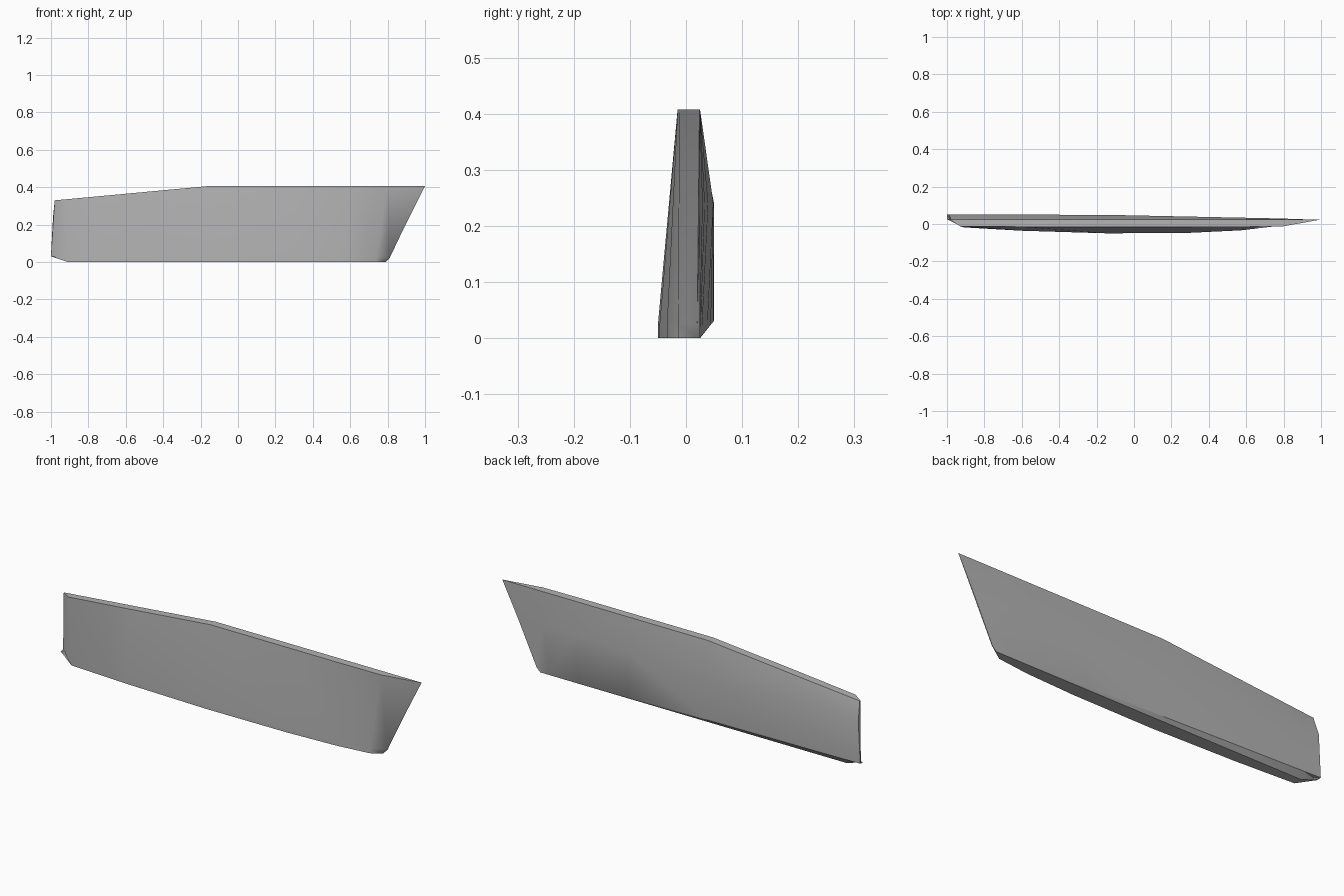
import bpy, bmesh, math

cube = bpy.data.objects.get("Cube")
if cube:
    bpy.data.objects.remove(cube, do_unlink=True)

# Plain grey surface
grey = bpy.data.materials.new("plain_grey")
grey.use_nodes = True
colour = (0.45, 0.45, 0.45, 1)
grey.diffuse_color = colour
grey.node_tree.nodes["Principled BSDF"].inputs["Base Color"].default_value = colour

# Stations along the plate: top x, bottom x, top front y, bottom front y
STATIONS = [
    (-0.98, -1.0, 0.02, 0.045),
    (-0.93, -0.91, -0.012, -0.018),
    (-0.6, -0.6, -0.015, -0.036),
    (-0.14, -0.14, -0.015, -0.05),
    (0.3, 0.3, -0.015, -0.047),
    (0.6, 0.57, -0.015, -0.034),
    (0.8, 0.74, -0.012, -0.014),
    (1.0, 0.79, 0.024, 0.02),
]


def top_z(x):
    return min(0.408, 0.33 + 0.078 * (x + 0.98) / 0.84)


def back_y(x):
    return min(0.05, 0.05 - 0.025 * (x + 0.2) / 1.2)


def section(i, xt, xb, front_top, front_low):
    first, last = i == 0, i == len(STATIONS) - 1
    zt = top_z(xt)
    t = (0.79 - xb) / 1.79
    low_y, low_z = 0.025 + 0.025 * t, 0.03 * t
    x_low = 0.81 if last else xb
    x_mid = x_low + (xt - x_low) * 0.55
    mid_y = 0.025 if last else back_y(x_mid)
    return [
        (xt, 0.025, zt),
        (x_mid, mid_y, 0.24),
        (x_low, low_y, low_z + (0.02 if last else 0.001)),
        (xb, low_y - 0.025 * t, low_z if first else 0),
        (xb, front_low, 0.03 if first else 0),
        (x_low, front_low, 0.032 if first else 0.025),
        (xt, front_top, zt),
    ]


# Loft the sections into one closed plate
bm = bmesh.new()
rings = [[bm.verts.new(p) for p in section(i, *s)] for i, s in enumerate(STATIONS)]
for a, b in zip(rings, rings[1:]):
    for j in range(len(a)):
        k = (j + 1) % len(a)
        bm.faces.new((a[j], a[k], b[k], b[j]))
bm.faces.new(rings[0])
bm.faces.new(rings[-1])
bmesh.ops.remove_doubles(bm, verts=bm.verts, dist=0.0005)
bmesh.ops.triangulate(bm, faces=bm.faces)
bmesh.ops.recalc_face_normals(bm, faces=bm.faces)
mesh = bpy.data.meshes.new("curved_plate")
bm.to_mesh(mesh)
bm.free()
mesh.materials.append(grey)
plate = bpy.data.objects.new("curved_plate", mesh)
bpy.context.collection.objects.link(plate)

# Smooth broad sides with crisp rims
bpy.context.view_layer.objects.active = plate
plate.select_set(True)
bpy.ops.object.shade_smooth_by_angle(angle=math.radians(35))
